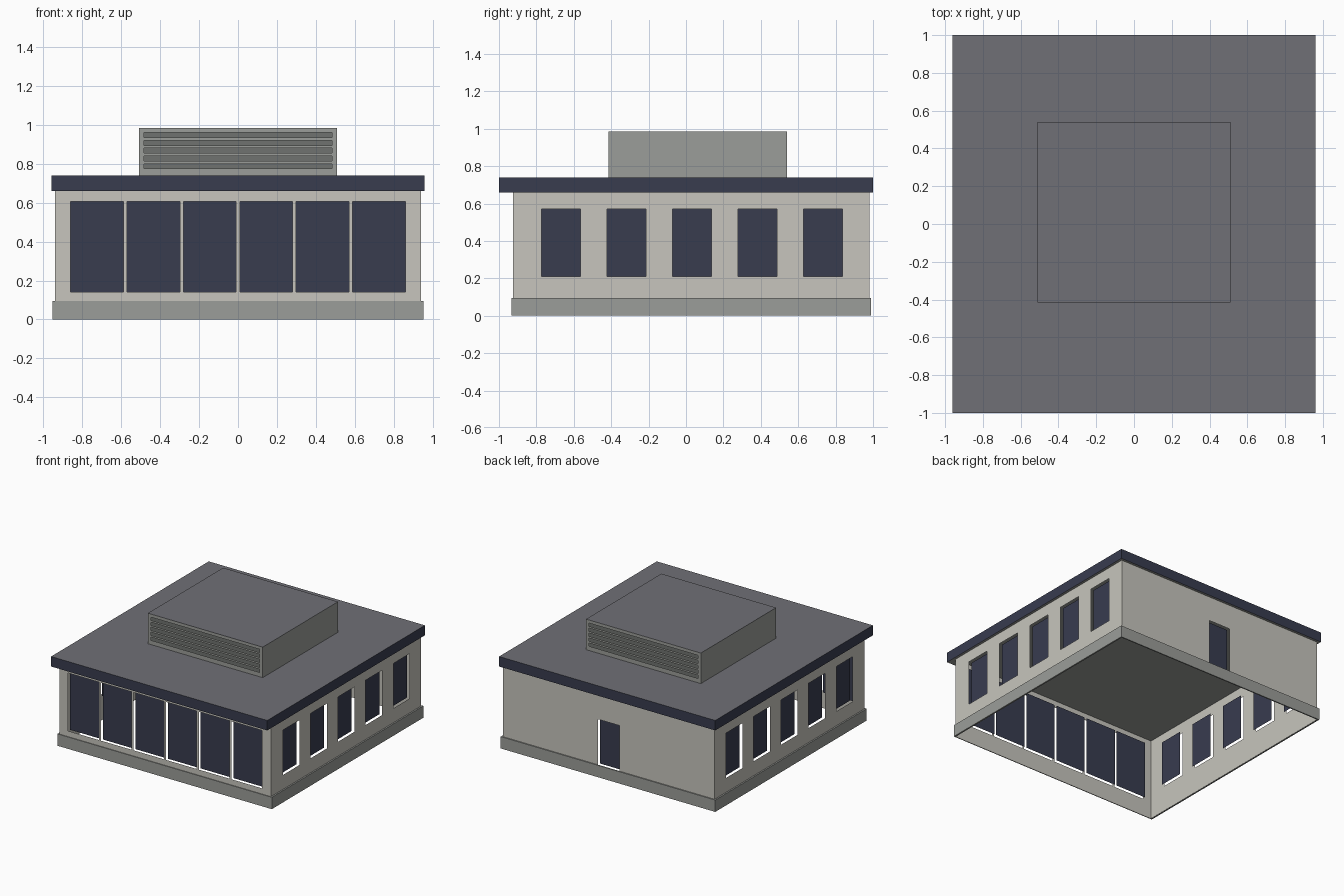
import bpy, bmesh
from mathutils import Vector

cube = bpy.data.objects.get("Cube")
if cube:
    bpy.data.objects.remove(cube, do_unlink=True)


def material(name, rgb):
    m = bpy.data.materials.new(name)
    m.use_nodes = True
    m.diffuse_color = (*rgb, 1)
    m.node_tree.nodes["Principled BSDF"].inputs["Base Color"].default_value = (*rgb, 1)
    return m


WALL = material("pale stone", (0.57, 0.56, 0.51))
TRIM = material("concrete grey", (0.33, 0.34, 0.32))
NAVY = material("dark navy", (0.04, 0.045, 0.078))
ROOF = material("roof grey", (0.16, 0.162, 0.18))
SHADE = material("louver grey", (0.162, 0.17, 0.162))


def finish(name, bm, *mats):
    mesh = bpy.data.meshes.new(name)
    bm.to_mesh(mesh)
    bm.free()
    for m in mats:
        mesh.materials.append(m)
    obj = bpy.data.objects.new(name, mesh)
    bpy.context.collection.objects.link(obj)
    return obj


def box(name, lo, hi, *mats):
    bm = bmesh.new()
    bmesh.ops.create_cube(bm, size=1)
    lo, hi = Vector(lo), Vector(hi)
    for v in bm.verts:
        v.co = (lo + hi) / 2 + v.co * (hi - lo)
    bm.normal_update()
    return bm if name is None else finish(name, bm, *mats)


def sheet(name, side, offset, u0, u1, z0, z1, mat, holes=()):
    """Upright sheet facing 'side', with rectangular holes (u0, u1, z0, z1)."""
    axis, sign = side
    us = sorted({u0, u1, *(u for h in holes for u in h[:2])})
    zs = sorted({z0, z1, *(z for h in holes for z in h[2:])})
    bm = bmesh.new()
    for a, b in zip(us, us[1:]):
        for c, d in zip(zs, zs[1:]):
            mu, mz = (a + b) / 2, (c + d) / 2
            if any(h[0] < mu < h[1] and h[2] < mz < h[3] for h in holes):
                continue
            corners = [(a, c), (b, c), (b, d), (a, d)]
            if (axis == "x") != (sign > 0):
                pass_order = corners if axis == "y" and sign < 0 else corners[::-1]
            else:
                pass_order = corners
            if axis == "y" and sign > 0:
                pass_order = corners[::-1]
            bm.faces.new([bm.verts.new((offset, u, z) if axis == "x" else (u, offset, z))
                          for u, z in pass_order])
    bmesh.ops.remove_doubles(bm, verts=bm.verts, dist=0.0001)
    bm.normal_update()
    return finish(name, bm, mat)


def wall(name, side, offset, u0, u1, openings):
    """Thin wall with dark panes set slightly behind its openings."""
    sheet(name + "_wall", side, offset, u0, u1, 0, EAVES, WALL, openings)
    for i, o in enumerate(openings, 1):
        sheet(f"{name}_pane_{i}", side, offset - side[1] * RECESS, *o, NAVY)


EAVES, RECESS = 0.66, 0.025
WX, FRONT, BACK = 0.94, -0.925, 0.98
FACE_FRONT, FACE_BACK = ("y", -1), ("y", 1)
FACE_LEFT, FACE_RIGHT = ("x", 1), ("x", -1)

# Walls: wide glazing in front, a row of windows each side, one door behind
glazing = [(c - 0.136, c + 0.136, 0.14, 0.605) for c in (0.29 * (i - 2.5) for i in range(6))]
windows = [(c - 0.104, c + 0.104, 0.21, 0.57) for c in (0.032 + 0.35 * (i - 2) for i in range(5))]
wall("front", FACE_FRONT, FRONT, -WX, WX, glazing)
wall("left", FACE_LEFT, WX, FRONT, BACK, windows)
wall("right", FACE_RIGHT, -WX, FRONT, BACK, windows)
wall("back", FACE_BACK, BACK, -WX, WX, [(-0.095, 0.095, 0.095, 0.46)])

# Plinth: box opened below and hollowed to a thin band around the walls
bm = bmesh.new()
rings = []
for x, y0, y1 in ((0.953, -0.932, 0.99), (WX + 0.001, FRONT - 0.001, BACK + 0.001)):
    for z in (0, 0.095):
        rings.append([bm.verts.new(p) for p in ((-x, y0, z), (x, y0, z), (x, y1, z), (-x, y1, z))])
for low, high in ((0, 1), (1, 3), (2, 0)):
    for i in range(4):
        j = (i + 1) % 4
        bm.faces.new((rings[low][i], rings[low][j], rings[high][j], rings[high][i]))
bm.normal_update()
finish("plinth", bm, TRIM)

# Roof slab: navy edge, grey top, concrete underside
bm = box(None, (-0.96, -1, EAVES), (0.96, 1, 0.74))
for f in bm.faces:
    f.material_index = 1 if f.normal.z > 0.5 else 2 if f.normal.z < -0.5 else 0
finish("roof_slab", bm, NAVY, ROOF, TRIM)

# Rooftop plant housing with louvers at front and back
VX, V0, V1, VB, VT = 0.51, -0.415, 0.54, 0.74, 0.985
slits = [(-0.483, 0.483, z, z + 0.025) for z in (0.775 + 0.04 * i for i in range(5))]
for name, side, y in (("front", FACE_FRONT, V0), ("back", FACE_BACK, V1)):
    sheet(f"housing_{name}", side, y, -VX, VX, VB, VT, TRIM, slits)
    sheet(f"louver_backing_{name}", side, y - side[1] * 0.02, -VX, VX, VB, VT, SHADE)
sheet("housing_left", FACE_LEFT, VX, V0, V1, VB, VT, TRIM)
sheet("housing_right", FACE_RIGHT, -VX, V0, V1, VB, VT, TRIM)
box("housing_top", (-VX, V0, VT - 0.002), (VX, V1, VT), ROOF)
